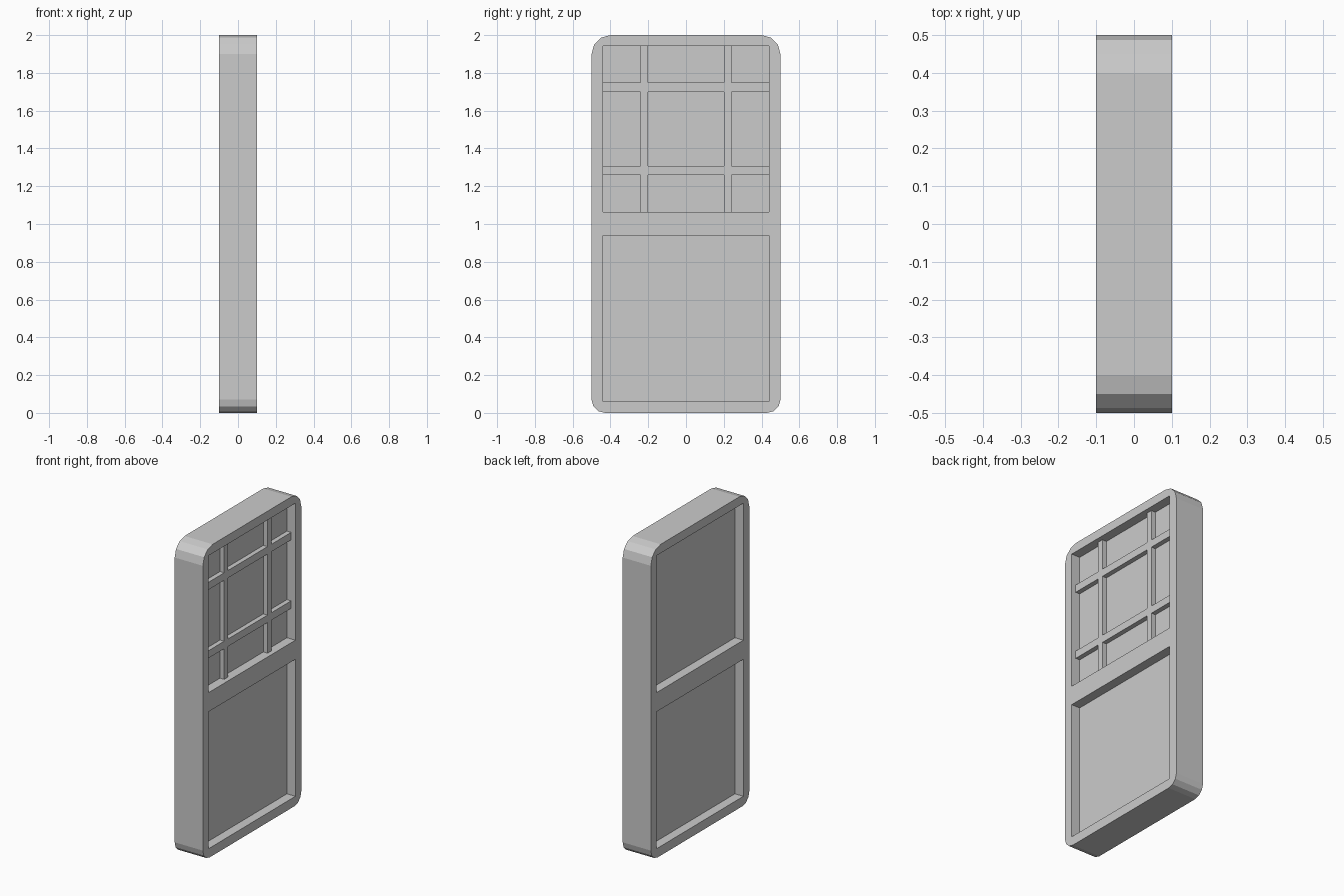
import bpy, bmesh
from math import sin, cos, pi, radians

if "Cube" in bpy.data.objects:
    bpy.data.objects.remove(bpy.data.objects["Cube"])

HALF_T, PANEL_T, BAR_X = 0.10, 0.04, 0.07      # frame, panel and bar faces along x
SIDE = 0.44                                    # half width of the openings
LOWER, UPPER = (0.06, 0.94), (1.063, 1.943)    # opening heights


def corner(cy, cz, r, start):
    """Three-segment rounded corner, counter-clockwise from angle start."""
    return [(cy + r * cos(start + pi / 6 * i), cz + r * sin(start + pi / 6 * i))
            for i in range(4)]


def rect(z):
    return [(-SIDE, z[0]), (SIDE, z[0]), (SIDE, z[1]), (-SIDE, z[1])]


def add_mesh(name, bm):
    bmesh.ops.recalc_face_normals(bm, faces=bm.faces)
    me = bpy.data.meshes.new(name)
    bm.to_mesh(me)
    bm.free()
    ob = bpy.data.objects.new(name, me)
    bpy.context.collection.objects.link(ob)
    return ob


# Door frame: rounded outline with two openings, extruded through x
top_r, low_r = 0.10, 0.07
outline = (corner(0.5 - low_r, low_r, low_r, -pi / 2)
           + corner(0.5 - top_r, 2 - top_r, top_r, 0)
           + corner(-0.5 + top_r, 2 - top_r, top_r, pi / 2)
           + corner(-0.5 + low_r, low_r, low_r, pi))
curve = bpy.data.curves.new("door_frame", 'CURVE')
curve.dimensions, curve.fill_mode, curve.extrude = '2D', 'BOTH', HALF_T
for loop in (outline, rect(LOWER), rect(UPPER)):
    sp = curve.splines.new('POLY')
    sp.points.add(len(loop) - 1)
    for p, (y, z) in zip(sp.points, loop):
        p.co = (y, z, 0, 1)
    sp.use_cyclic_u, sp.use_smooth = True, False
frame = bpy.data.objects.new("door_frame", curve)
frame.rotation_euler = (radians(90), 0, radians(90))
bpy.context.collection.objects.link(frame)
bpy.context.view_layer.objects.active = frame
frame.select_set(True)
bpy.ops.object.convert(target='MESH')
bpy.ops.object.shade_flat()

# Recessed panels, set back equally on both sides
for name, z in (("lower_panel", LOWER), ("upper_panel", UPPER)):
    bm = bmesh.new()
    bmesh.ops.create_cube(bm, size=1)
    bmesh.ops.scale(bm, vec=(2 * PANEL_T, 2 * SIDE, z[1] - z[0]), verts=bm.verts)
    bmesh.ops.translate(bm, vec=(0, 0, sum(z) / 2), verts=bm.verts)
    add_mesh(name, bm)

# Window bars: one flush lattice on the +x side of the upper panel
ys = [-SIDE, -0.24, -0.20, 0.20, 0.24, SIDE]
zs = [UPPER[0], 1.26, 1.308, 1.70, 1.748, UPPER[1]]
bm = bmesh.new()
grid = [[bm.verts.new((PANEL_T, y, z)) for z in zs] for y in ys]
for i in range(5):
    for j in range(5):
        if i % 2 or j % 2:
            bm.faces.new((grid[i][j], grid[i + 1][j], grid[i + 1][j + 1], grid[i][j + 1]))
bmesh.ops.delete(bm, geom=[v for v in bm.verts if not v.link_faces], context='VERTS')
ext = bmesh.ops.extrude_face_region(bm, geom=bm.faces[:])["geom"]
bmesh.ops.translate(bm, vec=(BAR_X - PANEL_T, 0, 0),
                    verts=[g for g in ext if isinstance(g, bmesh.types.BMVert)])
add_mesh("window_bars", bm)
